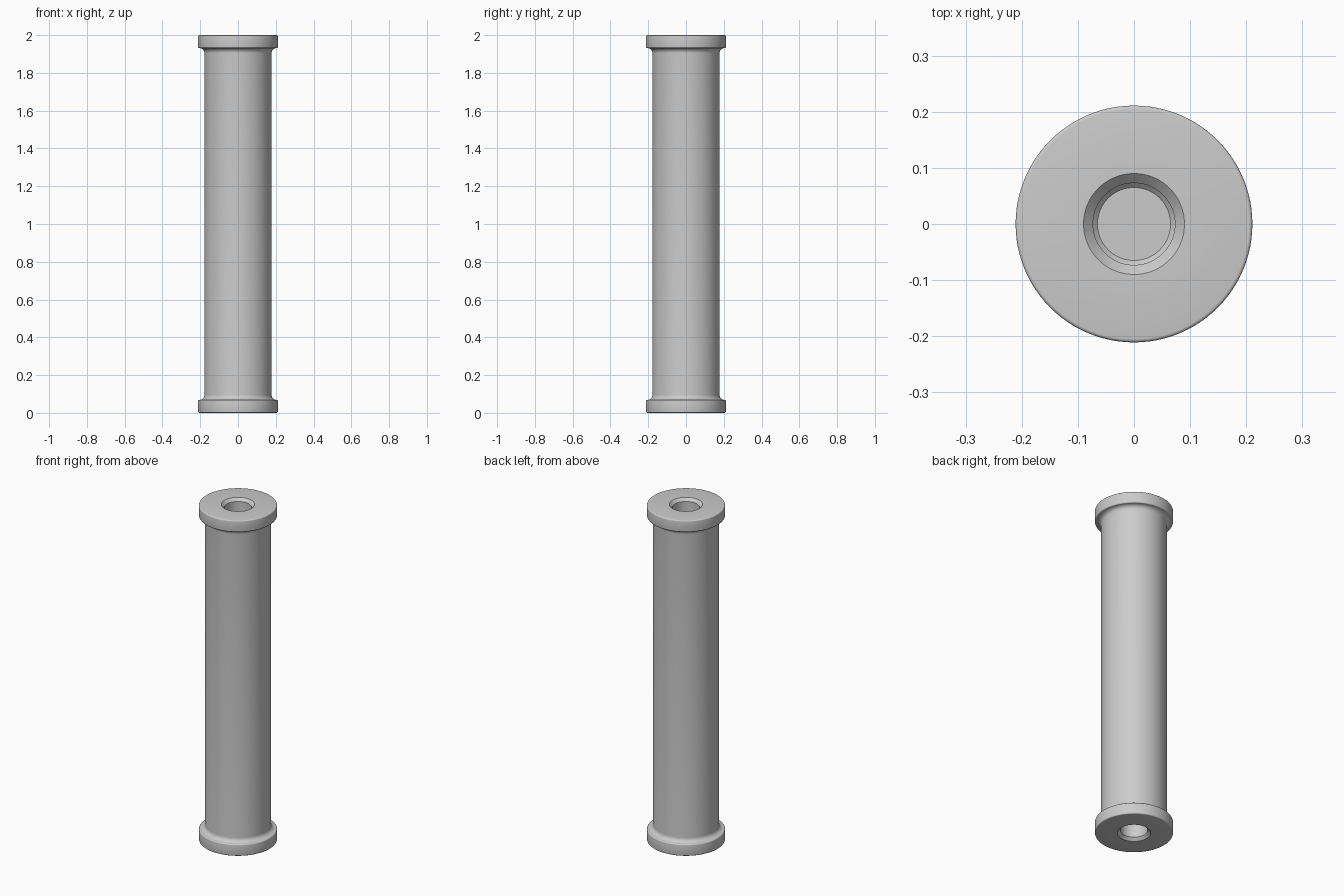
import bpy, bmesh, math

cube = bpy.data.objects.get("Cube")
if cube:
    bpy.data.objects.remove(cube, do_unlink=True)

grey = bpy.data.materials.new("plain grey")
grey.use_nodes = True
colour = (0.6, 0.6, 0.6, 1)
grey.diffuse_color = colour
grey.node_tree.nodes["Principled BSDF"].inputs["Base Color"].default_value = colour


def arc(cx, cz, radius, start, end, steps=6):
    """Profile points along a circular arc, in degrees."""
    angles = [math.radians(start + (end - start) * i / steps) for i in range(steps + 1)]
    return [(cx + radius * math.cos(a), cz + radius * math.sin(a)) for a in angles]


BODY, RIM, LIP, HOLE = 0.178, 0.211, 0.006, 0.3
SIDES = 96

# Lower half profile: blind bore, countersink, flange and fillet
half = [(0, HOLE), (0.065, HOLE), (0.073, HOLE - 0.008), (0.073, 0.017), (0.09, 0)]
half += arc(RIM - LIP, LIP, LIP, -90, 0, 4)
half += arc(RIM - LIP, 0.069 - LIP, LIP, 0, 90, 4)
half += arc(BODY + 0.026, 0.095, 0.026, -90, -180, 8)

# Mirror the profile for the upper end
profile = half + [(r, 2 - z) for r, z in reversed(half)]

# Spin the profile into a solid roller
bm = bmesh.new()
verts = [bm.verts.new((r, 0, z)) for r, z in profile]
edges = [bm.edges.new(pair) for pair in zip(verts, verts[1:])]
bmesh.ops.spin(bm, geom=verts + edges, cent=(0, 0, 0), axis=(0, 0, 1),
               angle=math.tau, steps=SIDES, use_duplicate=False)
bmesh.ops.remove_doubles(bm, verts=bm.verts, dist=0.0001)
bmesh.ops.recalc_face_normals(bm, faces=bm.faces)

mesh = bpy.data.meshes.new("flanged_roller")
bm.to_mesh(mesh)
bm.free()
mesh.materials.append(grey)
roller = bpy.data.objects.new("flanged_roller", mesh)
bpy.context.collection.objects.link(roller)

# Smooth curved walls, keep rims crisp
bpy.context.view_layer.objects.active = roller
roller.select_set(True)
bpy.ops.object.shade_smooth_by_angle(angle=math.radians(30))
